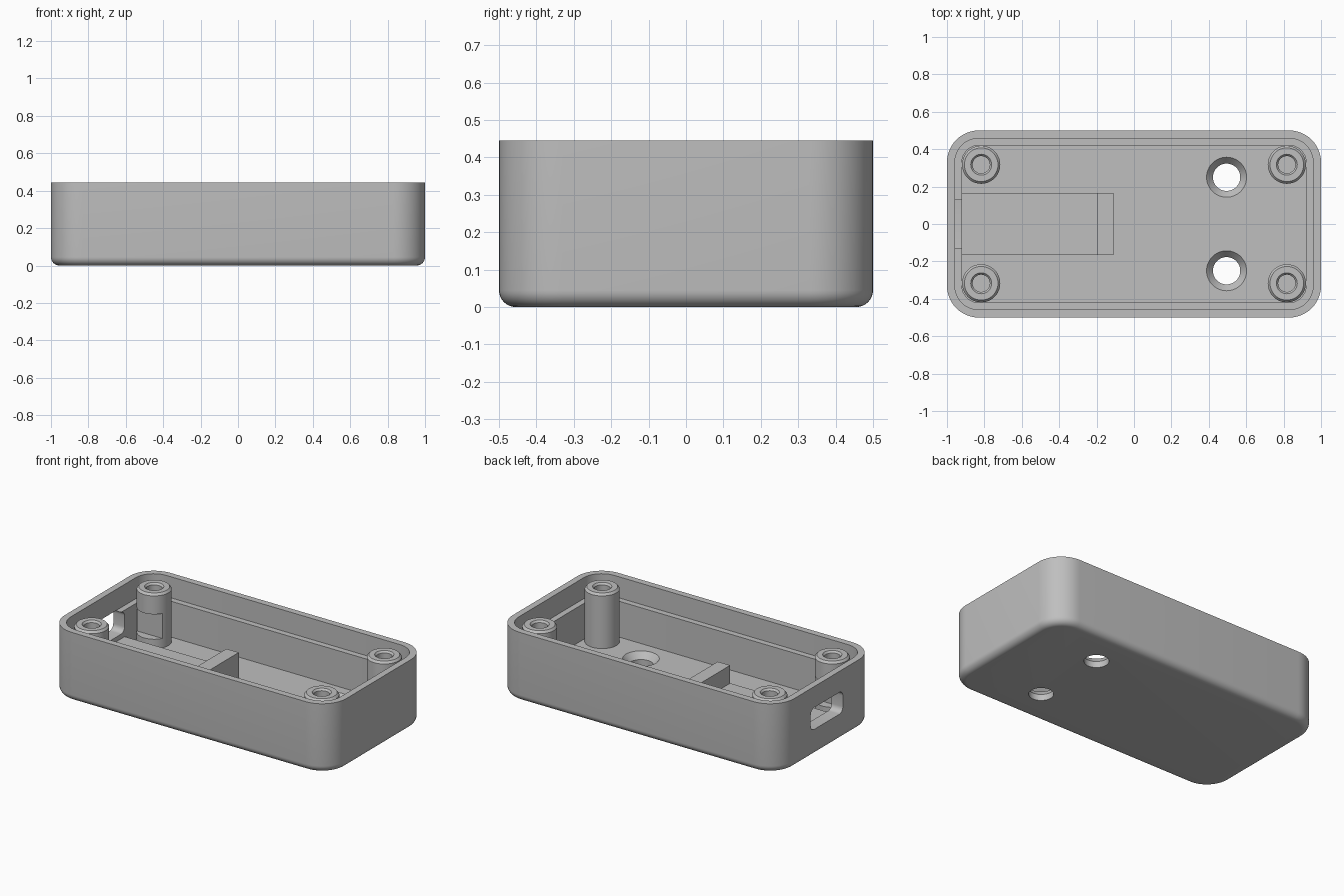
import bpy, bmesh, math

cube = bpy.data.objects.get("Cube")
if cube:
    bpy.data.objects.remove(cube, do_unlink=True)

grey = bpy.data.materials.new("grey_plastic")
grey.use_nodes = True
COLOUR = (0.52, 0.52, 0.52, 1)
grey.diffuse_color = COLOUR
grey.node_tree.nodes["Principled BSDF"].inputs["Base Color"].default_value = COLOUR

HEIGHT, FLOOR, LEDGE, SHELF = 0.445, 0.08, 0.31, 0.14
BOSS_X, BOSS_Y = 0.817, 0.317


def loft(name, loops):
    """Join equal-length rings of points, capping the first and last."""
    bm = bmesh.new()
    rings = [[bm.verts.new(p) for p in loop] for loop in loops]
    n = len(rings[0])
    for a, b in zip(rings, rings[1:]):
        for i in range(n):
            j = (i + 1) % n
            bm.faces.new((a[i], a[j], b[j], b[i]))
    bm.faces.new(rings[0][::-1])
    bm.faces.new(rings[-1])
    bmesh.ops.recalc_face_normals(bm, faces=bm.faces)
    mesh = bpy.data.meshes.new(name)
    bm.to_mesh(mesh)
    bm.free()
    obj = bpy.data.objects.new(name, mesh)
    bpy.context.collection.objects.link(obj)
    mesh.materials.append(grey)
    return obj


def rounded_rect(hx, hy, r, steps=12):
    """Outline of a rectangle with rounded corners, anticlockwise."""
    pts = []
    for q, (sx, sy) in enumerate(((1, 1), (-1, 1), (-1, -1), (1, -1))):
        for k in range(steps + 1):
            a = (q + k / steps) * math.pi / 2
            pts.append((sx * (hx - r) + r * math.cos(a),
                        sy * (hy - r) + r * math.sin(a)))
    return pts


def turned(name, profile, x, y, n=48):
    """Round part from (radius, z) pairs."""
    ring = [(math.cos(2 * math.pi * i / n), math.sin(2 * math.pi * i / n)) for i in range(n)]
    return loft(name, [[(x + r * c, y + r * s, z) for c, s in ring] for r, z in profile])


def block(name, x0, x1, y0, y1, z0, z1):
    base = ((x0, y0), (x1, y0), (x1, y1), (x0, y1))
    return loft(name, [[(x, y, z) for x, y in base] for z in (z0, z1)])


def activate(obj):
    bpy.ops.object.select_all(action="DESELECT")
    obj.select_set(True)
    bpy.context.view_layer.objects.active = obj


def cut(obj, cutter):
    cutter.hide_render = True
    mod = obj.modifiers.new("cut", "BOOLEAN")
    mod.operation, mod.solver, mod.object = "DIFFERENCE", "EXACT", cutter
    activate(obj)
    bpy.ops.object.modifier_apply(modifier=mod.name)
    bpy.data.objects.remove(cutter, do_unlink=True)


def smooth(obj):
    activate(obj)
    bpy.ops.object.shade_smooth_by_angle(angle=math.radians(30))


# Case: (inset, z) profile up the outside, over the rim and down to the floor
FILLET = 0.045
profile = []
for k in range(9):
    a = k / 8 * math.pi / 2
    profile.append((FILLET * (1 - math.sin(a)), FILLET * (1 - math.cos(a))))
profile += [(0, HEIGHT), (0.042, HEIGHT), (0.042, LEDGE), (0.08, LEDGE), (0.08, FLOOR)]
case = loft("case", [[(x, y, z) for x, y in rounded_rect(1 - d, 0.5 - d, 0.17 - d)]
                     for d, z in profile])

# Countersunk mounting holes
for side in (-1, 1):
    cut(case, turned("hole_cutter", [(0.073, -0.05), (0.073, 0.04), (0.107, FLOOR), (0.107, 0.1)],
                     0.495, side * 0.25))

# Connector opening through the end wall
opening = [(y, z + 0.24) for y, z in rounded_rect(0.163, 0.07, 0.035, 6)]
cut(case, loft("opening_cutter", [[(x, y, z) for y, z in opening] for x in (-1.1, -0.85)]))
smooth(case)

# Screw bosses, the pair by the connector notched for the board
for sx in (-1, 1):
    for sy in (-1, 1):
        name = ("left" if sx > 0 else "right") + ("_back" if sy > 0 else "_front") + "_screw_boss"
        x, y = sx * BOSS_X, sy * BOSS_Y
        boss = turned(name, [(0.102, FLOOR - 0.01), (0.102, 0.418), (0.09, 0.432),
                             (0.056, 0.432), (0.046, 0.42), (0.046, 0.15)], x, y)
        if sx < 0:
            ys = sorted((sy * 0.27, sy * 0.1))
            cut(boss, block("notch_cutter", x - 0.2, x + 0.2, *ys, SHELF, 0.3))
        smooth(boss)

# Board shelf and end stop
block("board_shelf", -0.93, -0.198, -0.165, 0.165, FLOOR - 0.01, SHELF)
block("board_stop", -0.198, -0.11, -0.165, 0.165, FLOOR - 0.01, 0.255)
